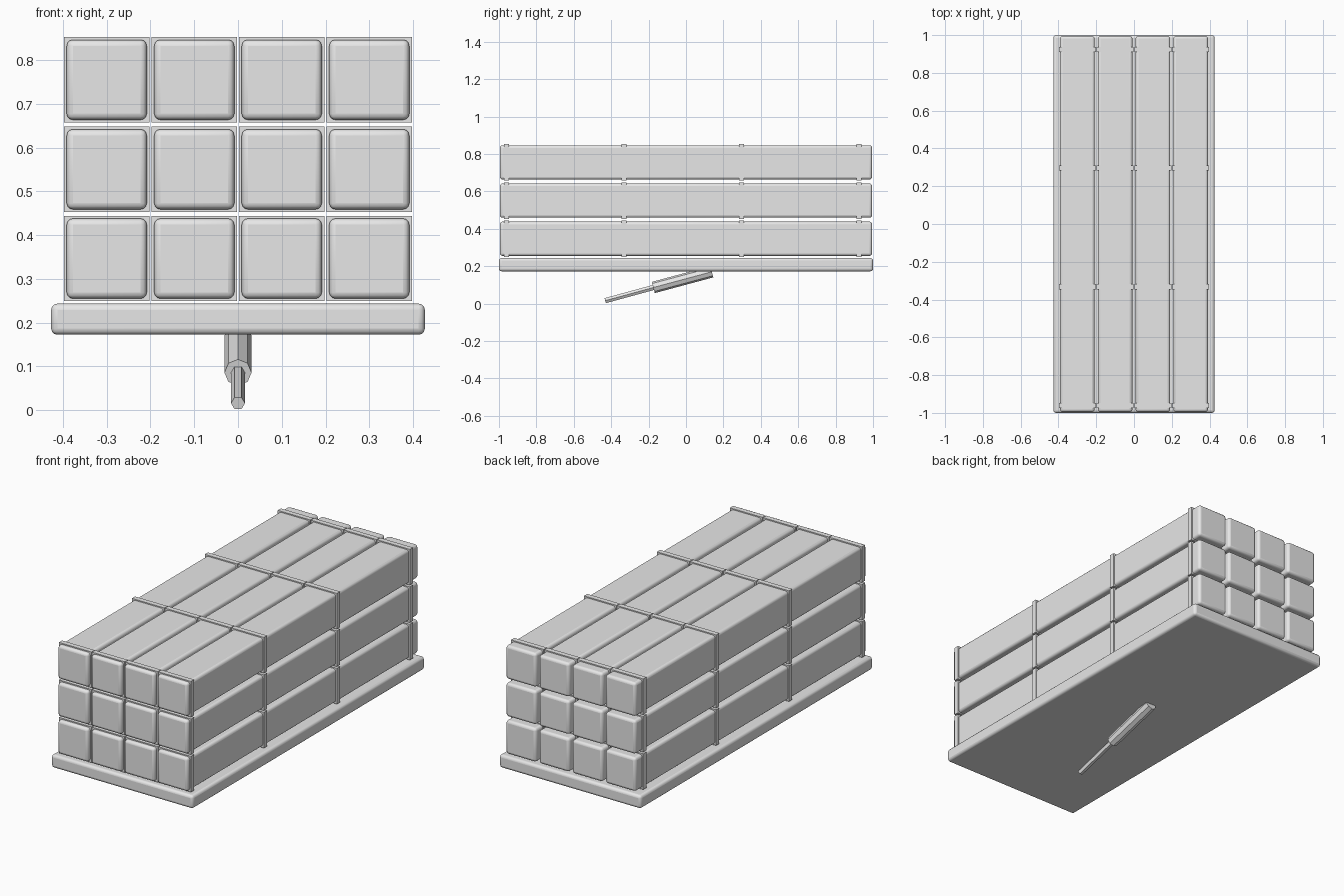
import bpy, math
from mathutils import Vector

if "Cube" in bpy.data.objects:
    bpy.data.objects.remove(bpy.data.objects["Cube"])

grey = bpy.data.materials.new("light grey")
grey.diffuse_color = (0.8, 0.8, 0.8, 1)
grey.use_nodes = True
grey.node_tree.nodes["Principled BSDF"].inputs["Base Color"].default_value = grey.diffuse_color


def smooth(ob):
    bpy.ops.object.select_all(action='DESELECT')
    ob.select_set(True)
    bpy.context.view_layer.objects.active = ob
    bpy.ops.object.shade_smooth_by_angle(angle=math.radians(35))


def box(name, centre, size, bevel=0.0):
    bpy.ops.mesh.primitive_cube_add(size=1, location=centre)
    ob = bpy.context.object
    ob.name = name
    ob.scale = size
    bpy.ops.object.transform_apply(location=False, rotation=False, scale=True)
    ob.data.materials.append(grey)
    if bevel:
        mod = ob.modifiers.new("round", 'BEVEL')
        mod.width = bevel
        mod.segments = 3
        smooth(ob)
    return ob


def rod(name, a, b, radius, sides, turn):
    a, b = Vector(a), Vector(b)
    bpy.ops.mesh.primitive_cylinder_add(vertices=sides, radius=radius,
                                        depth=(b - a).length, location=(a + b) / 2)
    ob = bpy.context.object
    ob.name = name
    # turn the section about its own axis, then tilt it in the yz plane
    for v in ob.data.vertices:
        x, y = v.co.x, v.co.y
        v.co.x = x * math.cos(turn) - y * math.sin(turn)
        v.co.y = x * math.sin(turn) + y * math.cos(turn)
    d = b - a
    ob.rotation_euler = (-math.atan2(d.y, d.z), 0, 0)
    ob.data.materials.append(grey)
    return ob


# base slab
box("base_slab", (0, 0, 0.208), (0.854, 2.0, 0.071), 0.014)

# twelve long canisters, each with four square collars
for row, z in enumerate((0.3465, 0.5505, 0.755)):
    for col in range(4):
        x = -0.3 + 0.2 * col
        box(f"canister_{row}_{col}", (x, 0, z), (0.183, 1.99, 0.183), 0.014)
        for k in range(4):
            y = -0.96 + 0.628 * k
            box(f"collar_{row}_{col}_{k}", (x, y, z), (0.196, 0.027, 0.195))

# tilted piston under the base: thick sleeve and thin rod
rod("piston_sleeve", (0, -0.175, 0.086), (0, 0.138, 0.170), 0.031, 8, 0)
rod("piston_rod", (0, -0.432, 0.0157), (0, -0.15, 0.0925), 0.016, 6, math.pi / 6)
